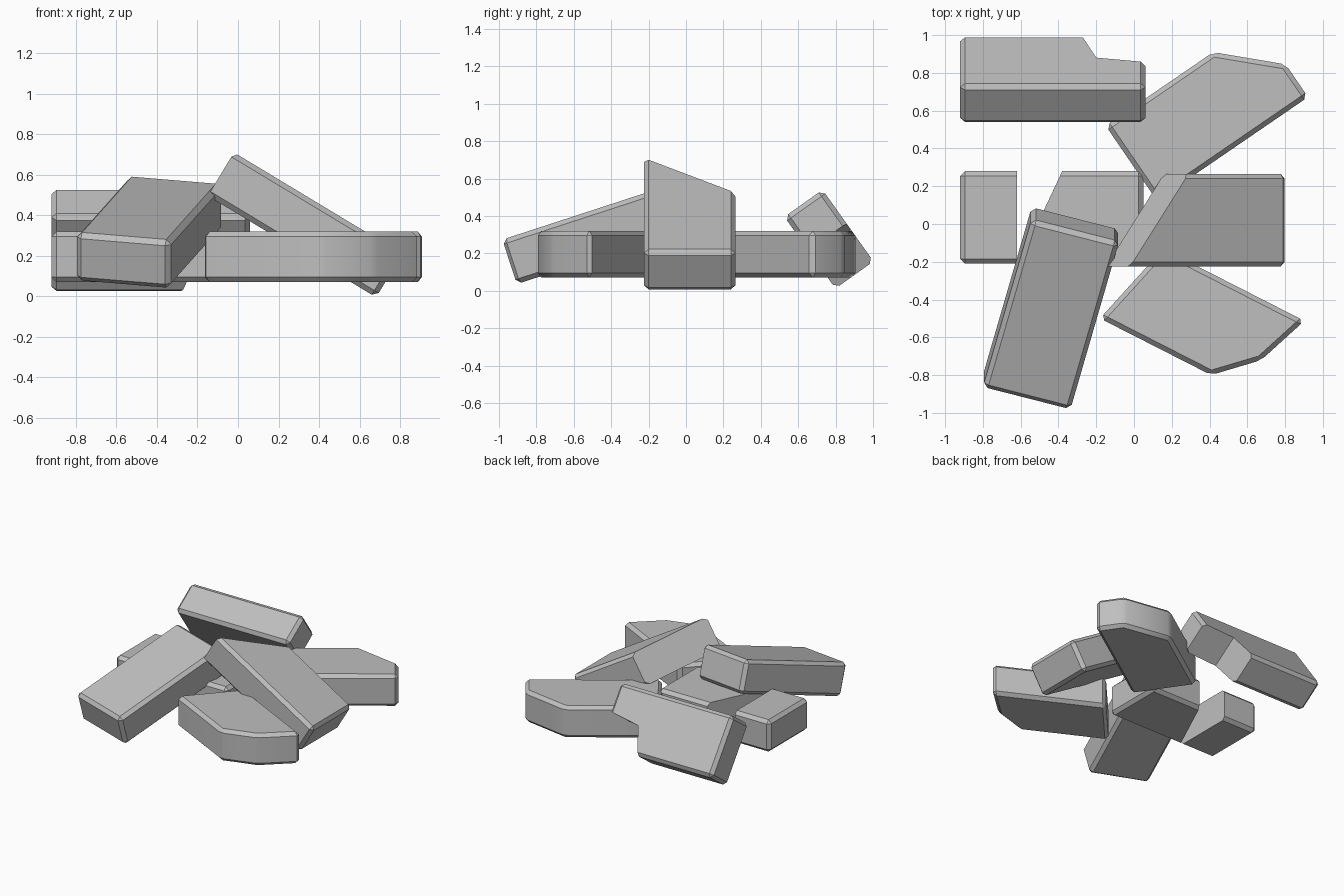
import bpy
import bmesh
import math
from mathutils import Vector

cube = bpy.data.objects.get("Cube")
if cube:
    bpy.data.objects.remove(cube, do_unlink=True)

# Single stone colour
GREY = (0.52, 0.52, 0.52, 1.0)
stone = bpy.data.materials.new("stone_grey")
stone.use_nodes = True
stone.diffuse_color = GREY
shader = stone.node_tree.nodes["Principled BSDF"]
shader.inputs["Base Color"].default_value = GREY
shader.inputs["Roughness"].default_value = 0.9

THICK = 0.25
LONG = 0.97
WIDE = 0.48
CHAMFER = 0.025


def brick(name, origin, along, across, outline, broken=()):
    """Slab with its upper outline in the (along, across) plane.
    Sides listed in broken stay sharp; all other edges are chamfered."""
    u, v = Vector(along).normalized(), Vector(across).normalized()
    down = u.cross(v).normalized()
    if down.z > 0:
        down.negate()
    bm = bmesh.new()
    start = Vector(origin)
    top = [bm.verts.new(start + u * a + v * b) for a, b in outline]
    low = [bm.verts.new(p.co + down * THICK) for p in top]
    bm.faces.new(top)
    bm.faces.new(low[::-1])
    count = len(top)
    for i in range(count):
        j = (i + 1) % count
        bm.faces.new((top[i], low[i], low[j], top[j]))
    bmesh.ops.recalc_face_normals(bm, faces=bm.faces)

    # Chamfer the worn edges only
    worn = []
    for i in range(count):
        j = (i + 1) % count
        if i not in broken:
            worn += [bm.edges.get((top[i], top[j])), bm.edges.get((low[i], low[j]))]
            if (i - 1) % count not in broken:
                worn.append(bm.edges.get((top[i], low[i])))
    bmesh.ops.bevel(bm, geom=worn, offset=CHAMFER, offset_type='OFFSET',
                    segments=1, profile=0.5, affect='EDGES', clamp_overlap=True)

    mesh = bpy.data.meshes.new(name)
    bm.to_mesh(mesh)
    bm.free()
    mesh.materials.append(stone)
    obj = bpy.data.objects.new(name, mesh)
    bpy.context.collection.objects.link(obj)
    bpy.ops.object.select_all(action='DESELECT')
    obj.select_set(True)
    bpy.context.view_layer.objects.active = obj
    bpy.ops.object.shade_smooth_by_angle(angle=math.radians(30))
    return obj


def heading(degrees):
    a = math.radians(degrees)
    return Vector((math.cos(a), math.sin(a), 0))


# Rear brick, rolled on its long axis, with a broken end
brick("rear_tilted_brick", (-0.92, 0.73, 0.54), (1, 0, 0), (0, 0.58, -0.815),
      [(0, 0), (0.98, 0), (0.98, 0.22), (0.72, 0.26), (0.64, 0.47), (0, 0.47)],
      broken=(2, 3))

# Flat brick split in two by a wedge-shaped crack
brick("split_brick_end", (-0.92, 0.28, 0.32), (1, 0, 0), (0, -1, 0),
      [(0, 0), (0.3, 0), (0.3, 0.49), (0, 0.49)], broken=(1,))
brick("split_brick_body", (-0.92, 0.28, 0.32), (1, 0, 0), (0, -1, 0),
      [(0.54, 0), (0.97, 0), (0.97, 0.49), (0.31, 0.49)], broken=(3,))

# Whole brick leaning on the pile
brick("leaning_brick", (-0.8, -0.87, 0.31), (0.267, 0.92, 0.3), (0.965, -0.246, -0.08),
      [(0, 0), (LONG, 0), (LONG, WIDE), (0, WIDE)])

# Steep brick with a diagonal break at its raised end
brick("steep_brick", (-0.02, -0.225, 0.71), (0.856, 0, -0.516), (0, 1, 0),
      [(0, 0), (LONG, 0), (LONG, 0.49), (0.36, 0.49)], broken=(3,))

# Flat bricks, each with a knocked-off corner
brick("back_flat_brick", (-0.15, 0.52, 0.32), heading(34.4), heading(-55.6),
      [(0, 0), (0.69, 0), (LONG, 0.27), (LONG, WIDE), (0, WIDE)])
brick("front_flat_brick", (-0.18, -0.5, 0.32), heading(-27), heading(63),
      [(0, 0), (0.66, 0), (0.86, 0.19), (LONG, WIDE), (0.13, WIDE)])
